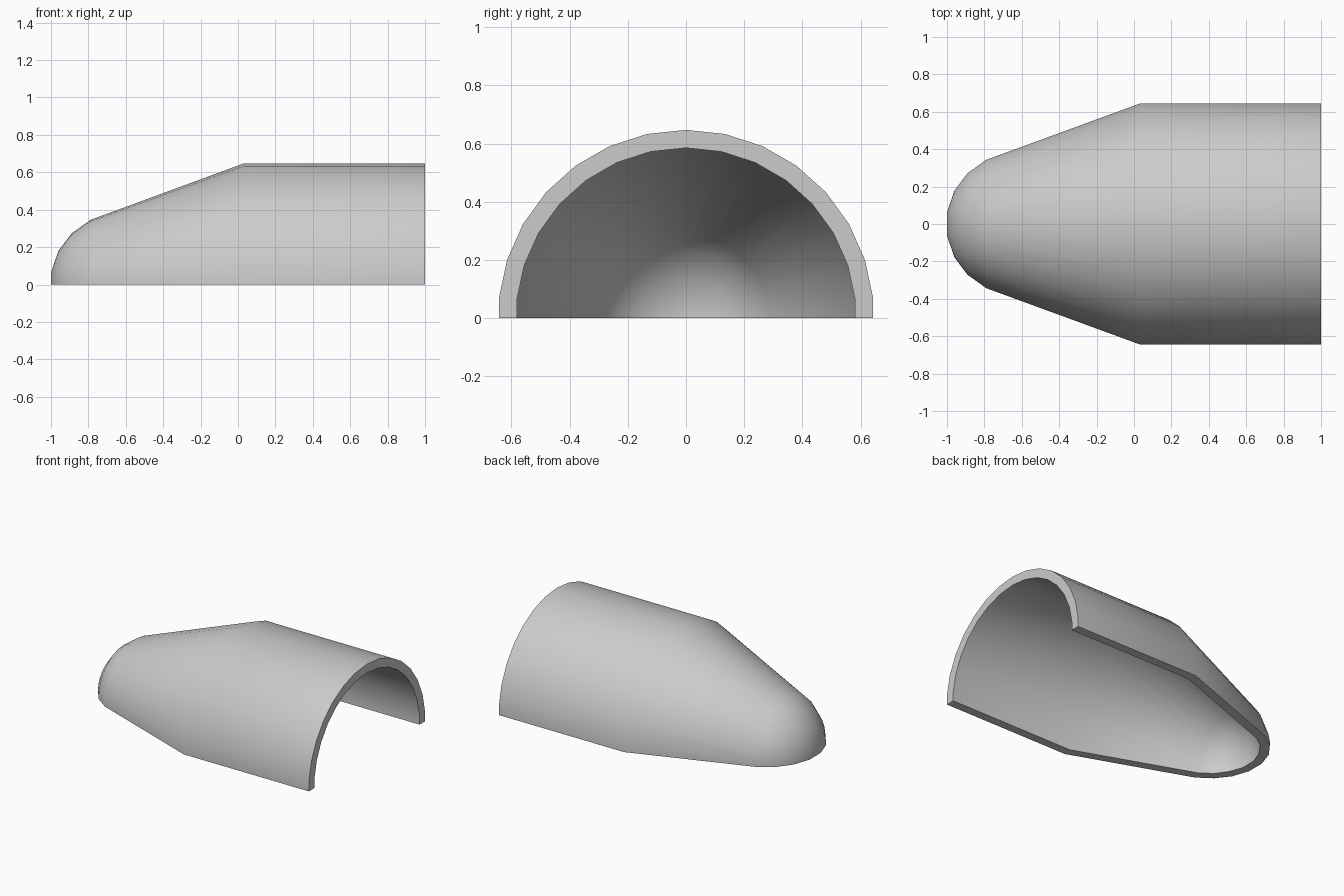
import bpy, bmesh, math

cube = bpy.data.objects.get("Cube")
if cube:
    bpy.data.objects.remove(cube)

# Single grey material
grey = bpy.data.materials.new("plain_grey")
grey.use_nodes = True
colour = (0.6, 0.6, 0.6, 1)
grey.diffuse_color = colour
grey.node_tree.nodes["Principled BSDF"].inputs["Base Color"].default_value = colour

# Wall profile (x, radius): outer skin from nose to mouth, then inner skin back
outer = [(-1, 0), (-1, 0.063), (-0.96, 0.18), (-0.89, 0.273), (-0.79, 0.345),
         (0.03, 0.647), (1, 0.647)]
inner = [(1, 0.585), (0.04, 0.585), (-0.77, 0.286), (-0.85, 0.226),
         (-0.905, 0.148), (-0.94, 0.053), (-0.94, 0)]
SIDES = 30

# Revolve the wall about the long axis
bm = bmesh.new()
verts = [bm.verts.new((x, 0, r)) for x, r in outer + inner]
edges = [bm.edges.new(pair) for pair in zip(verts, verts[1:])]
bmesh.ops.spin(bm, geom=verts + edges, cent=(0, 0, 0), axis=(1, 0, 0),
               angle=math.tau, steps=SIDES, use_duplicate=False)
bmesh.ops.remove_doubles(bm, verts=bm.verts[:], dist=0.0005)
bmesh.ops.recalc_face_normals(bm, faces=bm.faces[:])

# Keep the upper half and close the cut wall
cut = bmesh.ops.bisect_plane(bm, geom=bm.verts[:] + bm.edges[:] + bm.faces[:],
                             dist=0.0001, plane_co=(0, 0, 0), plane_no=(0, 0, 1),
                             clear_inner=True)
rim = [e for e in bm.edges if e.is_boundary]
bmesh.ops.edgeloop_fill(bm, edges=rim)
bmesh.ops.recalc_face_normals(bm, faces=bm.faces[:])

mesh = bpy.data.meshes.new("half_shell")
bm.to_mesh(mesh)
bm.free()
mesh.materials.append(grey)
shell = bpy.data.objects.new("half_shell", mesh)
bpy.context.collection.objects.link(shell)

# Smooth skin with crisp rims
bpy.ops.object.select_all(action="DESELECT")
shell.select_set(True)
bpy.context.view_layer.objects.active = shell
bpy.ops.object.shade_smooth_by_angle(angle=math.radians(35))
